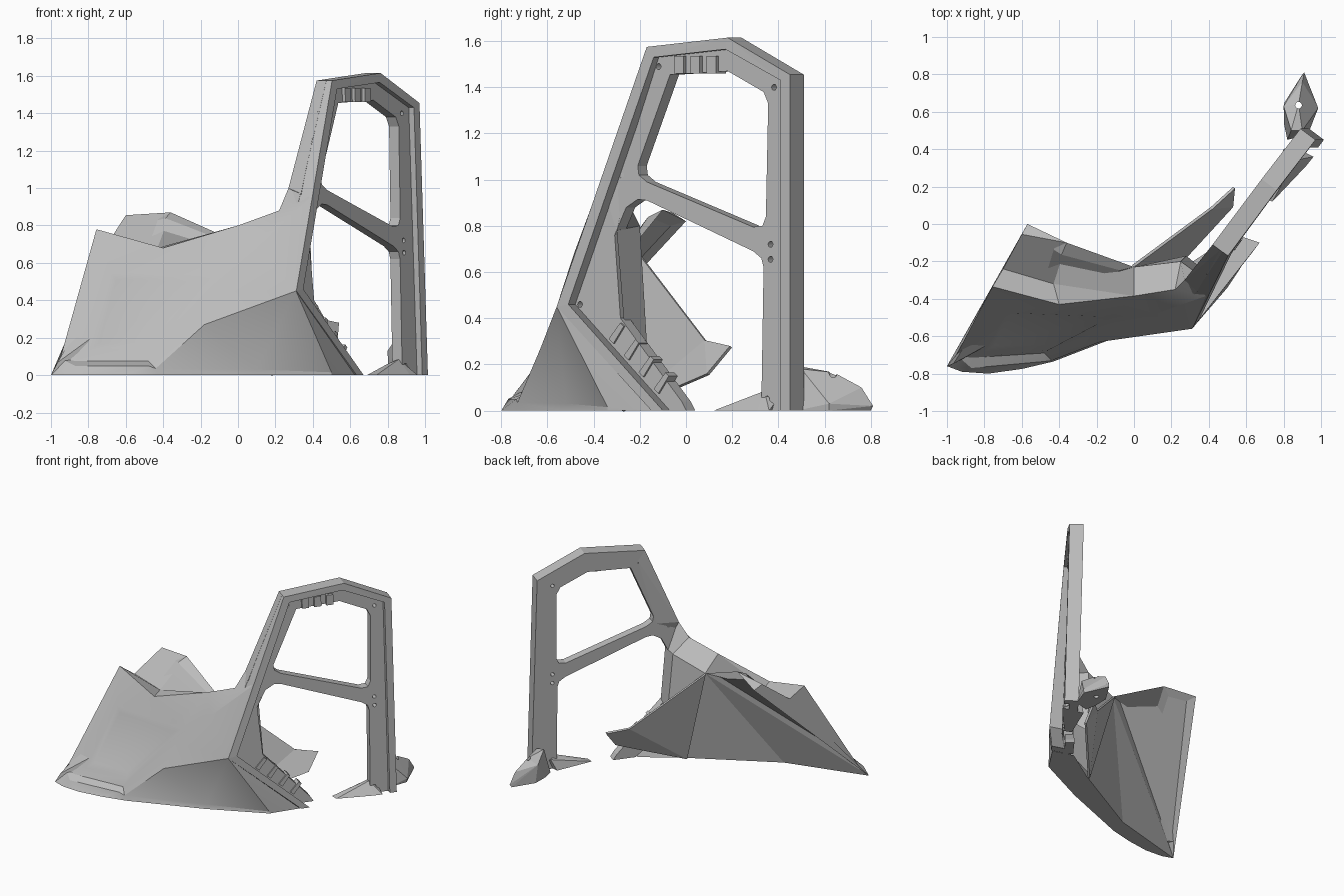
import bpy, bmesh, math
from mathutils import Vector

cube = bpy.data.objects.get("Cube")
if cube:
    bpy.data.objects.remove(cube, do_unlink=True)

grey = bpy.data.materials.new("plain grey")
grey.use_nodes = True
grey.diffuse_color = (0.5, 0.5, 0.5, 1)
grey.node_tree.nodes["Principled BSDF"].inputs["Base Color"].default_value = (0.5, 0.5, 0.5, 1)


def finish(name, bm, smooth=0):
    bmesh.ops.recalc_face_normals(bm, faces=bm.faces)
    mesh = bpy.data.meshes.new(name)
    bm.to_mesh(mesh)
    bm.free()
    mesh.materials.append(grey)
    obj = bpy.data.objects.new(name, mesh)
    bpy.context.collection.objects.link(obj)
    if smooth:
        bpy.ops.object.select_all(action='DESELECT')
        obj.select_set(True)
        bpy.context.view_layer.objects.active = obj
        bpy.ops.object.shade_smooth_by_angle(angle=math.radians(smooth))
    return obj


def on_frame(y, z, depth, flare=0):
    """Point on the frame plane, sunk inward by depth; flare lifts the low front."""
    lift = flare * min(1, (1.62 - z) / 1.15) * max(0, min(1, (0.35 - y) / 0.4))
    x = 0.677 + 0.752 * y - 0.031 * z + lift
    return Vector((x - 0.8 * depth, y + 0.6 * depth, z))


def prism(name, loops, front, back, flare=0):
    """Closed plate following the frame plane; extra loops become holes."""
    bm = bmesh.new()
    for loop in loops:
        vs = [bm.verts.new((0, y, z)) for y, z in loop]
        for a, b in zip(vs, vs[1:] + vs[:1]):
            bm.edges.new((a, b))
    bmesh.ops.triangle_fill(bm, edges=bm.edges[:], use_beauty=True, normal=(1, 0, 0))
    out = bmesh.ops.extrude_face_region(bm, geom=bm.faces[:])
    sunk = {g for g in out["geom"] if isinstance(g, bmesh.types.BMVert)}
    for v in bm.verts:
        y, z = v.co.yz
        v.co = on_frame(y, z, back) if v in sunk else on_frame(y, z, front, flare)
    return finish(name, bm)


def hull(name, points):
    bm = bmesh.new()
    for p in points:
        bm.verts.new(p)
    bmesh.ops.convex_hull(bm, input=bm.verts[:])
    loose = [v for v in bm.verts if not v.link_faces]
    bmesh.ops.delete(bm, geom=loose, context='VERTS')
    return finish(name, bm)


def drill(obj, spots, axis, radius):
    """Cut round bolt holes along one axis."""
    bm = bmesh.new()
    turn = Vector(axis).to_track_quat('Z', 'Y').to_matrix().to_4x4()
    for p in spots:
        m = turn.copy()
        m.translation = p
        bmesh.ops.create_cone(bm, cap_ends=True, segments=12, radius1=radius,
                              radius2=radius, depth=0.5, matrix=m)
    cutter = finish(obj.name + "_hole_cutter", bm)
    cutter.hide_render = True
    cutter.hide_set(True)
    mod = obj.modifiers.new("holes", 'BOOLEAN')
    mod.operation = 'DIFFERENCE'
    mod.solver = 'EXACT'
    mod.object = cutter


# Arched side frame with one closed window and one opening to the ground
edge = [(-0.15, 0), (-0.56, 0.45), (-0.17, 1.575), (0.18, 1.615), (0.45, 1.455), (0.45, 0)]
inner = [(0.41, 0), (0.41, 1.43), (0.17, 1.565), (-0.14, 1.53), (-0.51, 0.46), (-0.1, 0)]
opening = [(0.305, 0), (0.315, 0.62), (0.305, 0.66), (0.27, 0.69), (-0.19, 0.91), (-0.23, 0.915),
           (-0.28, 0.88), (-0.33, 0.76), (-0.305, 0.4), (-0.04, 0.04), (-0.02, 0)]
window = [(-0.23, 1.06), (-0.225, 1.02), (-0.19, 0.99), (0.27, 0.795), (0.31, 0.8), (0.325, 0.84),
          (0.335, 1.33), (0.315, 1.38), (0.16, 1.47), (-0.09, 1.455)]
plate = prism("frame_plate", [edge + opening, window], 0.035, 0.1)
bolts = [(-0.14, 1.49), (0.36, 1.4), (-0.3, 1.02), (-0.32, 0.97), (0.345, 0.72), (0.345, 0.655),
         (-0.48, 0.46), (0.33, 0.05)]
drill(plate, [on_frame(y, z, 0.035) for y, z in bolts], (0.8, -0.6, 0), 0.013)
prism("frame_rim", [edge + inner], 0, 0.07, 0.07)

# Clips under the window top and along the lower rail
for i in range(3):
    y = -0.06 + 0.07 * i
    prism("upper_clip", [[(y, 1.46), (y + 0.04, 1.46), (y + 0.04, 1.535), (y, 1.535)]], 0.015, 0.09)
for i in range(4):
    y, z = -0.32 + 0.065 * i, 0.31 - 0.072 * i
    prism("lower_clip", [[(y - 0.03, z), (y + 0.02, z + 0.07), (y + 0.035, z + 0.055), (y - 0.01, z - 0.02)]],
          0.025, 0.09)

# Named corner points of the body shell
P = dict(
    corner=(-1, -.76, 0), lip_a=(-.92, -.79, 0), lip_b=(-.78, -.8, 0), lip_c=(-.6, -.775, 0),
    lip_d=(-.43, -.735, 0), lip_e=(.1, -.53, 0), lip_f=(.5, -.34, 0), lip_end=(.625, -.15, 0),
    side=(-.95, -.7, .09), ledge_a=(-.87, -.77, .05), ledge_b=(-.48, -.735, .05),
    wall_a=(-.87, -.715, .075), wall_b=(-.48, -.69, .075),
    top_a=(-.757, -.335, .78), top_b=(-.4, -.43, .68), top_c=(0, -.385, .8), top_d=(.22, -.35, .88),
    post_in=(.27, -.3, 1), post_out=(.385, -.385, .95), nose=(.31, -.56, .45),
    dent_a=(-.8, -.682, .13), dent_b=(-.68, -.475, .55), dent_c=(-.12, -.497, .53), dent_d=(-.46, -.675, .14),
    ridge_a=(-.13, -.55, .45), ridge_b=(.1, -.485, .68),
    crease=(-.18, -.63, .27), foot=(-.44, -.73, .035), belly=(.1, -.52, .03), tail=(.5, -.34, .015),
    back_a=(-.57, 0, .82), back_m=(-.36, -.1, .87), back_b=(0, -.23, .71), tab=(-.6, -.055, .855),
    valley=(-.7, -.24, .7), dip=(-.43, -.32, .68),
    under_a=(-.4, -.6, 0), under_b=(.19, -.28, 0), under_c=(.47, -.1, 0),
    wing_a=(.42, .08, .305), wing_b=(.54, .19, .28), wing_c=(.53, .09, .16),
    hip_a=(.25, -.2, .8), hip_b=(.28, -.17, .3), jamb_a=(.385, -.3, .78), jamb_b=(.4, -.27, .4))

# Floor of the shallow front dent, drawn in from its border
middle = sum((Vector(P["dent_" + c]) for c in "abcd"), Vector()) / 4
for c in "abcd":
    P["pan_" + c] = Vector(P["dent_" + c]).lerp(middle, 0.18) + Vector((0, 0.012, 0))


def skin(name, rows, smooth=0):
    """Sheet from named points; commas part the faces."""
    bm = bmesh.new()
    made = {}
    for row in rows:
        for names in row.split(","):
            for n in names.split():
                if n not in made:
                    made[n] = bm.verts.new(P[n])
            bm.faces.new([made[n] for n in names.split()])
    return finish(name, bm, smooth)


skin("front_shell", [
    "corner lip_a ledge_a side, lip_a lip_b ledge_a, lip_b lip_c ledge_b ledge_a",
    "lip_c lip_d foot ledge_b, ledge_a ledge_b wall_b wall_a, side ledge_a wall_a",
    "ledge_b foot wall_b, side wall_a dent_a, side dent_a dent_b top_a",
    "wall_a wall_b dent_d dent_a, top_a dent_b top_b, top_b dent_b dent_c",
    "top_b dent_c top_c, dent_c ridge_a ridge_b top_c, top_c ridge_b top_d",
    "ridge_b post_out post_in top_d, wall_b ridge_a dent_c dent_d",
    "dent_a dent_d pan_d pan_a, dent_d dent_c pan_c pan_d, dent_c dent_b pan_b pan_c",
    "dent_b dent_a pan_a pan_b, pan_a pan_d pan_c pan_b, wall_b foot crease ridge_a",
    "ridge_a crease nose, ridge_a nose ridge_b, ridge_b nose post_out",
    "foot belly crease, crease belly nose, belly tail nose, nose tail lip_end",
    "foot lip_d lip_e belly, belly lip_e lip_f tail, tail lip_f lip_end"], 25)

skin("rear_shell", [
    "top_a top_b dip valley, valley dip back_m tab, tab back_m back_a, dip top_b top_c",
    "dip top_c back_b back_m, top_c top_d hip_a back_b, top_d post_in jamb_a hip_a",
    "hip_a jamb_a jamb_b hip_b, corner side top_a valley, corner valley tab back_a",
    "corner back_b under_a, under_a back_b under_b, corner lip_a lip_b under_a",
    "under_a lip_b lip_c lip_d, under_a lip_d lip_e under_b, under_b lip_e lip_f",
    "under_b lip_f lip_end under_c, back_b hip_a hip_b"])

# Web that thickens the front post where it grows out of the shell
hull("front_post_web", [on_frame(-.17, 1.575, .05), on_frame(-.17, 1.575, .1), on_frame(-.13, 1.5, .1),
                        P["post_in"], on_frame(-.38, .97, .03), on_frame(-.25, 1.0, .1), P["jamb_a"]])

# Sloping flange behind the shell with a sunken pocket
bm = bmesh.new()
face = bm.faces.new([bm.verts.new(P[n]) for n in ("corner", "back_a", "back_m", "back_b")])
bm.normal_update()
bmesh.ops.inset_individual(bm, faces=[face], thickness=0.07, depth=-0.03)
finish("rear_flange", bm)

# Wing reaching back toward the frame
wing = skin("rear_wing", ["back_b wing_a under_b, wing_a wing_c under_b, wing_a wing_b wing_c"])
wing.modifiers.new("thickness", 'SOLIDIFY').thickness = 0.015

# Feet under the rear post
heel = hull("heel_block", [(.8, .63, .13), (.805, .65, 0), (.91, .81, .02), (.9, .8, 0), (.985, .62, .03),
                           (.98, .62, 0), (.9, .76, .1), (.82, .45, 0), (.93, .48, 0), (.803, .53, 0),
                           (.84, .5, .19), (.9, .5, .18), (.88, .64, .165)])
drill(heel, [Vector((.88, .635, .1))], (0, 0, 1), 0.018)
hull("toe_wedge", [(.69, .14, 0), (.74, .12, 0), (.8, .3, .06), (.86, .34, .085),
                   (.92, .31, 0), (.96, .36, 0), (.8, .4, 0), (.84, .42, .08)])
